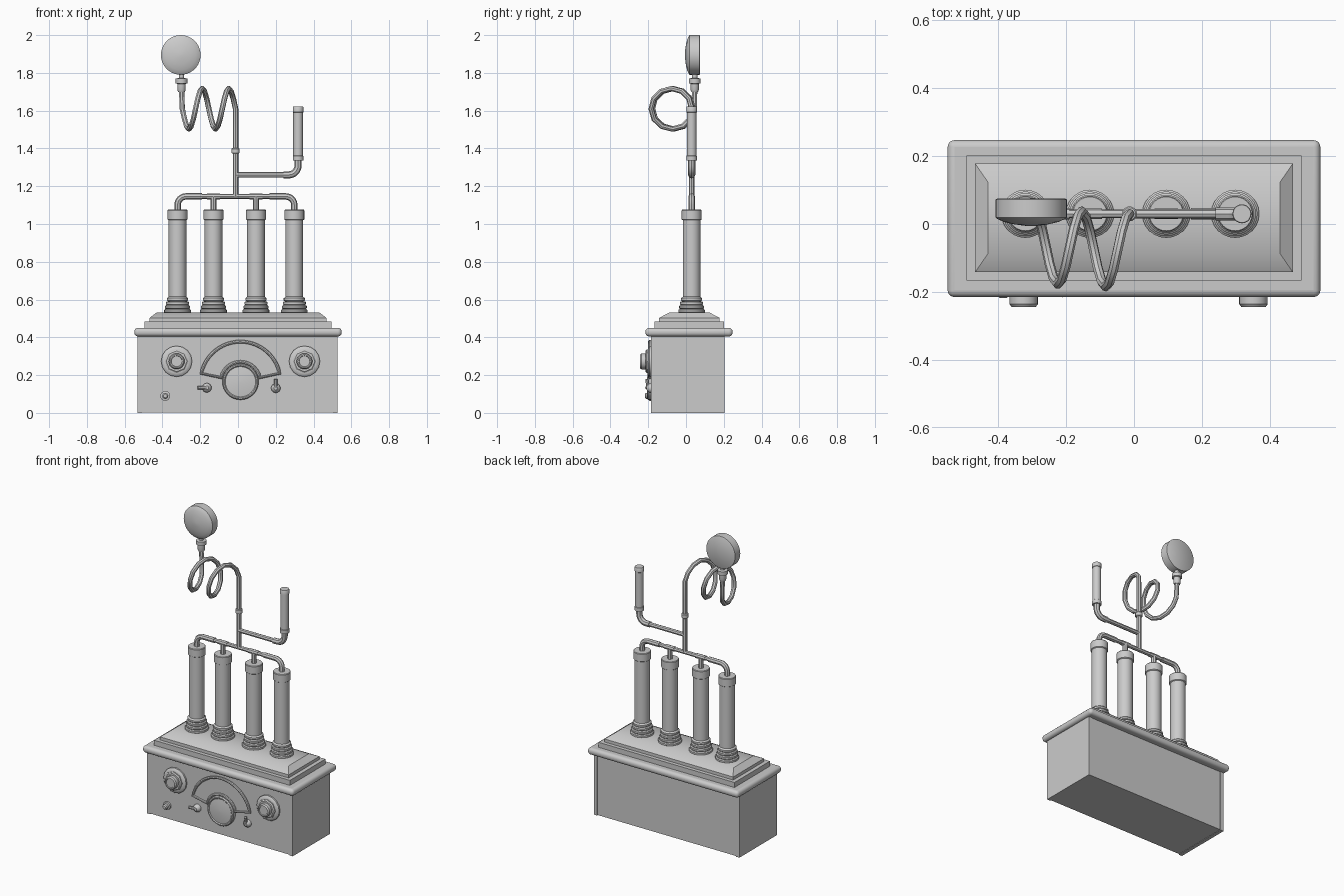
import bpy, bmesh, math
from mathutils import Vector, Matrix

if "Cube" in bpy.data.objects:
    bpy.data.objects.remove(bpy.data.objects["Cube"])

PIPE_Y = 0.03
FRONT = -0.185


def finish(name, bm):
    bmesh.ops.recalc_face_normals(bm, faces=bm.faces)
    me = bpy.data.meshes.new(name)
    bm.to_mesh(me)
    bm.free()
    ob = bpy.data.objects.new(name, me)
    bpy.context.collection.objects.link(ob)
    smooth(ob)
    return ob


def smooth(ob):
    bpy.ops.object.select_all(action='DESELECT')
    ob.select_set(True)
    bpy.context.view_layer.objects.active = ob
    bpy.ops.object.shade_smooth_by_angle(angle=math.radians(35))


def skin(name, rings, matrix=Matrix(), closed=False):
    """Bridge successive rings of points, with flat ends (or joined into a loop)."""
    bm = bmesh.new()
    vs = [[bm.verts.new(matrix @ Vector(p)) for p in r] for r in rings]
    n = len(vs[0])
    for a, b in zip(vs, vs[1:]):
        for i in range(n):
            j = (i + 1) % n
            bm.faces.new((a[i], a[j], b[j], b[i]))
    if not closed:
        bm.faces.new(vs[0])
        bm.faces.new(vs[-1])
    return finish(name, bm)


def lathe(name, loc, profile, sides=24, forward=False):
    """Turn (radius, height) pairs about z, or about -y when forward is set."""
    rings = [[(r * math.cos(math.tau * i / sides), r * math.sin(math.tau * i / sides), h)
              for i in range(sides)] for r, h in profile]
    m = Matrix.Translation(loc)
    if forward:
        m = m @ Matrix.Rotation(math.pi / 2, 4, 'X')
    return skin(name, rings, m)


def tiers(name, levels, cy):
    rings = [[(-x, cy - y, z), (x, cy - y, z), (x, cy + y, z), (-x, cy + y, z)]
             for x, y, z in levels]
    return skin(name, rings)


def pipe(name, pts, radius, cyclic=False):
    cu = bpy.data.curves.new(name, 'CURVE')
    cu.dimensions = '3D'
    cu.bevel_depth, cu.bevel_resolution, cu.use_fill_caps = radius, 2, True
    sp = cu.splines.new('POLY')
    sp.points.add(len(pts) - 1)
    for q, p in zip(sp.points, pts):
        q.co = (*p, 1)
    sp.use_cyclic_u = cyclic
    ob = bpy.data.objects.new(name, cu)
    bpy.context.collection.objects.link(ob)
    bpy.ops.object.select_all(action='DESELECT')
    ob.select_set(True)
    bpy.context.view_layer.objects.active = ob
    bpy.ops.object.convert(target='MESH')
    smooth(bpy.context.object)


def arc(cx, cz, r, a0, a1, n, y=PIPE_Y):
    angles = [math.radians(a0 + (a1 - a0) * i / n) for i in range(n + 1)]
    return [(cx + r * math.cos(a), y, cz + r * math.sin(a)) for a in angles]


# Cabinet with end panels
tiers("cabinet_body", [(0.515, 0.192, 0.003), (0.515, 0.192, 0.42)], 0.01)
for side, x in (("left", -0.52), ("right", 0.515)):
    ring = [[(x + dx, 0.01 + dy, z) for dx, dy in
             ((-.012, -.195), (.012, -.195), (.012, .195), (-.012, .195))] for z in (0, 0.42)]
    skin(side + "_end_panel", ring)

# Rounded lid moulding and stepped top
lid = tiers("lid_moulding", [(0.549, 0.231, 0.405), (0.549, 0.231, 0.45)], 0.016)
bev = lid.modifiers.new("round", 'BEVEL')
bev.width, bev.segments = 0.02, 5
tiers("stepped_top", [(0.494, 0.184, 0.44), (0.494, 0.184, 0.483), (0.468, 0.16, 0.483),
                      (0.468, 0.16, 0.503), (0.43, 0.105, 0.532)], 0.018)

# Four tall tubes with ribbed feet and caps
tube_x = (-0.32, -0.13, 0.095, 0.298)
foot = []
for i, r in enumerate((0.071, 0.066, 0.061, 0.056)):
    z = 0.528 + i * 0.021
    foot += [(r - 0.006, z), (r, z + 0.005), (r, z + 0.016), (r - 0.006, z + 0.021)]
for i, x in enumerate(tube_x):
    lathe(f"tube_{i + 1}", (x, PIPE_Y, 0),
          foot + [(0.047, 0.615), (0.047, 1.02), (0.053, 1.024), (0.053, 1.072), (0.05, 1.076)])

# Manifold joining the tubes
x0, x1 = tube_x[0], tube_x[-1]
pipe("manifold_rail", [(x0 + 0.04, PIPE_Y, 1.146), (x1 - 0.04, PIPE_Y, 1.146)], 0.013)
pipe("left_elbow", [(x0, PIPE_Y, 1.07)] + arc(x0 + 0.045, 1.101, 0.045, 180, 90, 6)
     + [(x0 + 0.13, PIPE_Y, 1.146)], 0.017)
pipe("right_elbow", [(x1 - 0.13, PIPE_Y, 1.146)] + arc(x1 - 0.045, 1.101, 0.045, 90, 0, 6)
     + [(x1, PIPE_Y, 1.07)], 0.017)
for i, x in enumerate(tube_x[1:3]):
    pipe(f"tube_stub_{i + 1}", [(x, PIPE_Y, 1.07), (x, PIPE_Y, 1.146)], 0.016)
    pipe(f"rail_tee_{i + 1}", [(x - 0.035, PIPE_Y, 1.146), (x + 0.035, PIPE_Y, 1.146)], 0.016)

# Stem running into the two-turn coil
stem_x = -0.013
coil = [(stem_x, PIPE_Y, 1.146), (stem_x, PIPE_Y, 1.50)]
for i in range(25):
    t = i / 24
    a = t * 2 * math.tau
    coil.append((stem_x - 0.282 * t, -0.079 + 0.015 * t + 0.109 * math.cos(a),
                 1.61 + 0.107 * math.sin(a)))
coil.append((-0.299, 0.046, 1.72))
pipe("coiled_stem", coil, 0.0145)
lathe("stem_collar", (stem_x, PIPE_Y, 1.373),
      [(0.018, 0), (0.022, 0.004), (0.022, 0.025), (0.018, 0.029)], 16)

# Side arm with handle
pipe("side_arm", [(stem_x, PIPE_Y, 1.26), (0.28, PIPE_Y, 1.26)], 0.014)
pipe("arm_elbow", [(0.24, PIPE_Y, 1.26)] + arc(0.268, 1.31, 0.05, -90, 0, 6)
     + [(0.318, PIPE_Y, 1.345)], 0.019)
lathe("arm_whistle", (0.318, PIPE_Y, 1.335),
      [(0.028, 0), (0.028, 0.025), (0.0255, 0.027), (0.0255, 0.255), (0.028, 0.257),
       (0.028, 0.283), (0.026, 0.286)], 20)

# Round head on its fitting
head = (-0.303, 0.075, 1.895)
lathe("head_fitting", (-0.299, 0.046, 1.70),
      [(0.018, 0), (0.022, 0.01), (0.022, 0.042), (0.031, 0.045), (0.031, 0.07),
       (0.014, 0.073), (0.014, 0.11)], 20)
lathe("round_head", head,
      [(0.1, 0), (0.105, 0.003), (0.105, 0.056), (0.098, 0.061), (0.08, 0.069),
       (0.05, 0.076), (0.02, 0.08), (0.004, 0.081)], 40, True)

# Fan-shaped dial and its central disc
cx, cz = 0.013, 0.165
outline = arc(cx, cz, 0.212, 12, 168, 24, FRONT - 0.007) + arc(cx, cz, 0.105, 168, 12, 14, FRONT - 0.007)
pipe("dial_rim", outline, 0.009, True)
bm = bmesh.new()
outer = [bm.verts.new(p) for p in arc(cx, cz, 0.212, 12, 168, 24, FRONT - 0.003)]
inner = [bm.verts.new(p) for p in arc(cx, cz, 0.105, 12, 168, 24, FRONT - 0.003)]
for i in range(24):
    bm.faces.new((outer[i], inner[i], inner[i + 1], outer[i + 1]))
finish("dial_face", bm)
lathe("dial_disc", (cx, FRONT + 0.005, cz),
      [(0.096, 0), (0.096, 0.02), (0.091, 0.027), (0.085, 0.027), (0.08, 0.022),
       (0.05, 0.026), (0.004, 0.028)], 32, True)

# Pair of stepped knobs
for side, x in (("left", -0.325), ("right", 0.352)):
    p = (x, FRONT + 0.005, 0.273)
    lathe(side + "_knob_plate", p, [(0.082, 0), (0.082, 0.012), (0.072, 0.02), (0.06, 0.022)], 16, True)
    lathe(side + "_knob_step", p, [(0.062, 0), (0.062, 0.028), (0.055, 0.034)], 8, True)
    lathe(side + "_knob", p, [(0.042, 0), (0.042, 0.056), (0.036, 0.064), (0.03, 0.064),
                              (0.028, 0.06)], 24, True)

# Push button and two toggle levers
lathe("push_button", (-0.385, FRONT + 0.003, 0.09),
      [(0.026, 0), (0.026, 0.012), (0.016, 0.014), (0.016, 0.03), (0.01, 0.036)], 16, True)
for name, x, z, d in (("left_toggle", -0.165, 0.133, (-1, 0)), ("right_toggle", 0.2, 0.131, (0, 1))):
    lathe(name + "_base", (x, FRONT + 0.003, z),
          [(0.025, 0), (0.025, 0.01), (0.018, 0.02), (0.01, 0.026)], 16, True)
    pipe(name + "_lever", [(x, FRONT - 0.015, z),
                           (x + 0.048 * d[0], FRONT - 0.022, z + 0.048 * d[1])], 0.009)
